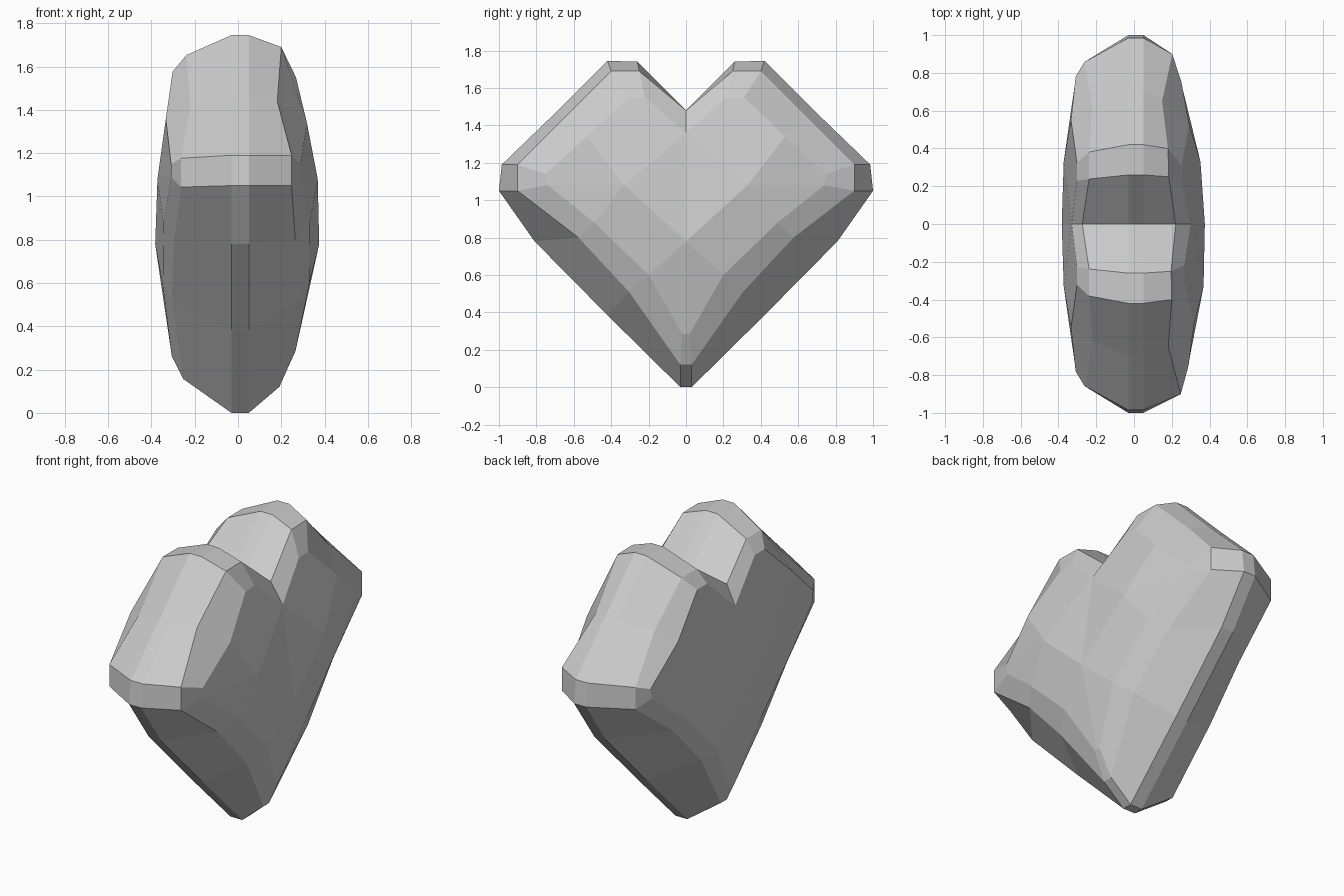
import bpy, bmesh
from mathutils import Matrix

if "Cube" in bpy.data.objects:
    bpy.data.objects.remove(bpy.data.objects["Cube"])

# Half-heart outlines (x, y, z): notch, lobe top x2, upper slope, side x2, lower slope x2, tip
rim = [(.05, 0, 1.48), (.05, .26, 1.74), (.05, .42, 1.745), (.05, .70, 1.465), (.05, .985, 1.19),
       (.05, 1.0, 1.05), (.05, .81, .78), (.05, .42, .385), (.05, .03, 0)]
edge = [(.22, 0, 1.48), (.19, .25, 1.69), (.19, .40, 1.69), (.165, .65, 1.44), (.225, .90, 1.19),
        (.225, .90, 1.05), (.25, .575, .80), (.265, .305, .51), (.19, .03, .12)]
face = [(.30, 0, 1.36), (.26, .22, 1.55), (.26, .31, 1.55), (.305, .53, 1.34), (.27, .75, 1.14),
        (.27, .74, 1.08), (.32, .49, .88), (.325, .20, .60), (.265, .02, .285)]
peak = [(.36, .33, 1.08), (.375, 0, .78)]

bm = bmesh.new()


def add_points(points, side, grow=1):
    # the rear side is slightly fuller, with its outlines resized about the middle
    if side > 0:
        return [bm.verts.new(p) for p in points]
    return [bm.verts.new((-(x * .7 + .12), y * grow,
                          .9 + (z - .9) * grow if y else z)) for x, y, z in points]


def bridge(a, b):
    for i in range(len(a) - 1):
        bm.faces.new((a[i], a[i + 1], b[i + 1], b[i]))


def centre_tip(verts):
    # close an outline at the tip on the centre plane
    x, _, z = verts[-1].co
    return verts + [bm.verts.new((x, 0, z))]


rims = []
for side in (1, -1):
    r, e, f = [centre_tip(add_points(ring, side, grow))
               for ring, grow in ((rim, 1), (edge, .953), (face, 1.04))]
    if side < 0:
        for v in r:
            v.co.x = -.03
        for v in e[1:6]:
            v.co.x += .015
    rims.append(r)
    bridge(r, e)
    bridge(e, f)
    # domed facets of the broad face
    c, d = add_points(peak, side)
    n, t1, t2, m, s1, s2, l1, l2, b, b0 = f
    for poly in ((n, t1, t2), (n, t2, m, c), (m, s1, s2, c), (s2, l1, c),
                 (c, l1, l2, d), (d, l2, b, b0), (n, c, d)):
        bm.faces.new(poly)
bridge(*rims)

# Mirror to the other lobe, then lean the thickness slightly
bmesh.ops.mirror(bm, geom=bm.verts[:] + bm.edges[:] + bm.faces[:],
                 matrix=Matrix.Identity(4), merge_dist=.0005, axis='Y')
bmesh.ops.remove_doubles(bm, verts=bm.verts[:], dist=.0005)
for v in bm.verts:
    if v.co.x > .1:
        v.co.x -= .025 * v.co.y
bmesh.ops.recalc_face_normals(bm, faces=bm.faces[:])

mesh = bpy.data.meshes.new("heart")
bm.to_mesh(mesh)
bm.free()
heart = bpy.data.objects.new("heart", mesh)
bpy.context.collection.objects.link(heart)
